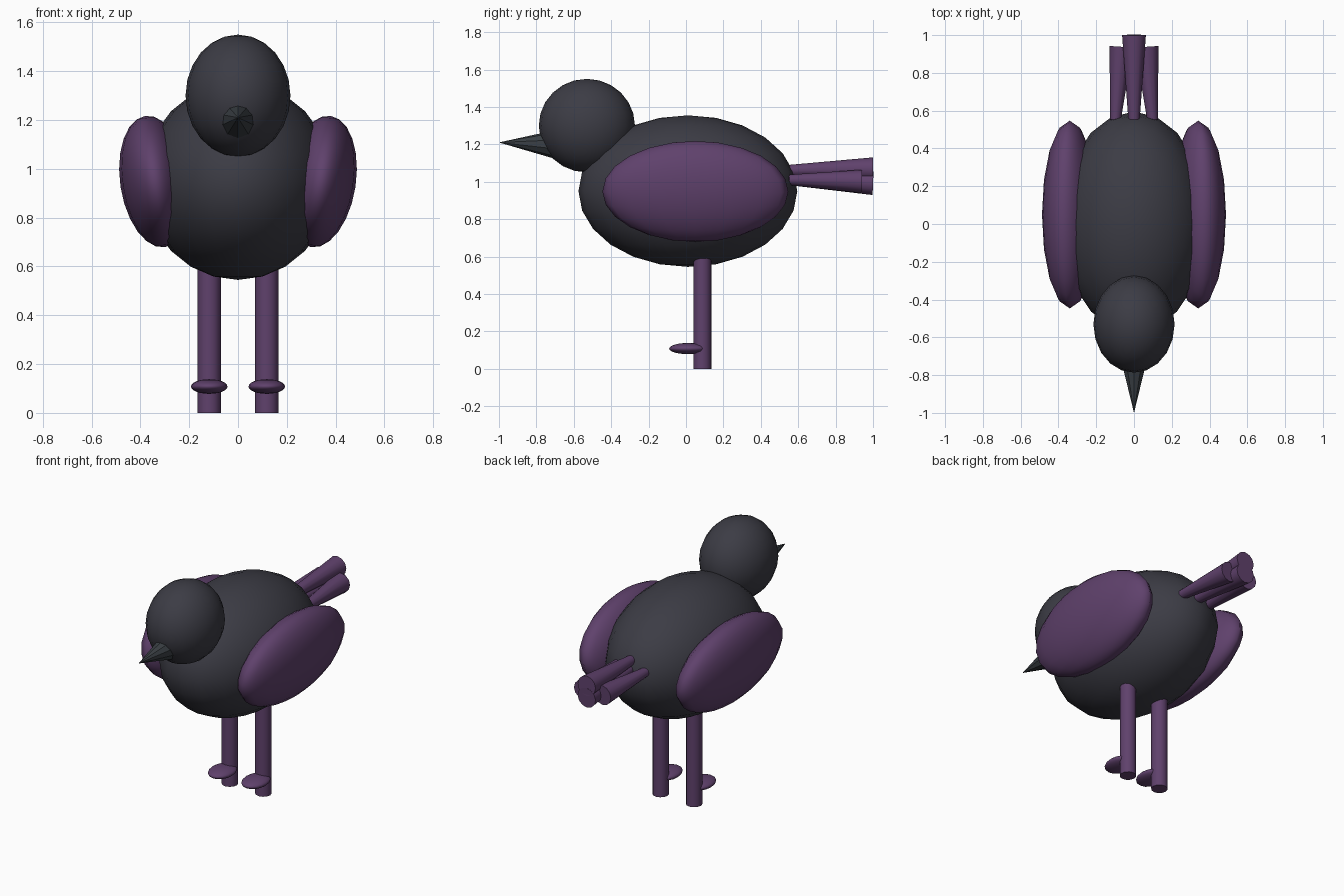
import bpy, math
from mathutils import Vector

if "Cube" in bpy.data.objects:
    bpy.data.objects.remove(bpy.data.objects["Cube"])


def material(name, rgb):
    m = bpy.data.materials.new(name)
    m.diffuse_color = (*rgb, 1)
    m.use_nodes = True
    m.node_tree.nodes["Principled BSDF"].inputs["Base Color"].default_value = m.diffuse_color
    return m


CHARCOAL = material("charcoal", (0.045, 0.045, 0.059))
SLATE = material("slate", (0.042, 0.050, 0.058))
PURPLE = material("purple", (0.115, 0.053, 0.150))


def finish(name, mat):
    ob = bpy.context.object
    ob.name = name
    ob.data.materials.append(mat)
    return ob


def ellipsoid(name, center, radii, mat, tilt=0, segments=20, rings=12):
    bpy.ops.mesh.primitive_uv_sphere_add(segments=segments, ring_count=rings,
                                         radius=1, location=center,
                                         rotation=(0, tilt, 0))
    ob = finish(name, mat)
    ob.scale = radii
    bpy.ops.object.shade_smooth()
    return ob


def rod(name, start, end, r1, r2, mat, sides=12, sharp=32):
    a, b = Vector(start), Vector(end)
    bpy.ops.mesh.primitive_cone_add(vertices=sides, radius1=r1, radius2=r2,
                                    depth=(b - a).length, location=(a + b) / 2,
                                    rotation=(b - a).to_track_quat('Z', 'Y').to_euler())
    ob = finish(name, mat)
    bpy.ops.object.shade_smooth_by_angle(angle=math.radians(sharp))
    return ob


# Body, head and beak
ellipsoid("body", (0, 0.01, 0.95), (0.388, 0.585, 0.405), CHARCOAL)
ellipsoid("head", (0, -0.53, 1.30), (0.215, 0.257, 0.25), CHARCOAL)
rod("beak", (0, -0.71, 1.20), (0, -1.0, 1.21), 0.074, 0, SLATE, sides=10)

# Paired wings, legs, feet and outer tail feathers
for side, s in (("right", 1), ("left", -1)):
    ellipsoid(side + "_wing", (s * 0.34, 0.05, 0.948), (0.143, 0.497, 0.272),
              PURPLE, tilt=s * 0.15, segments=16)
    rod(side + "_leg", (s * 0.118, 0.087, 0), (s * 0.118, 0.087, 0.60),
        0.048, 0.048, PURPLE)
    ellipsoid(side + "_foot", (s * 0.118, 0.012, 0.108), (0.075, 0.102, 0.03),
              PURPLE, segments=16)
    rod(side + "_tail_feather", (s * 0.098, 0.55, 1.01), (s * 0.068, 0.937, 1.002),
        0.028, 0.062, PURPLE)

# Central tail feathers, stacked
rod("upper_tail_feather", (0, 0.55, 1.06), (0, 1.0, 1.067), 0.03, 0.063, PURPLE)
rod("lower_tail_feather", (0, 0.55, 1.01), (0, 1.0, 0.992), 0.028, 0.063, PURPLE)
